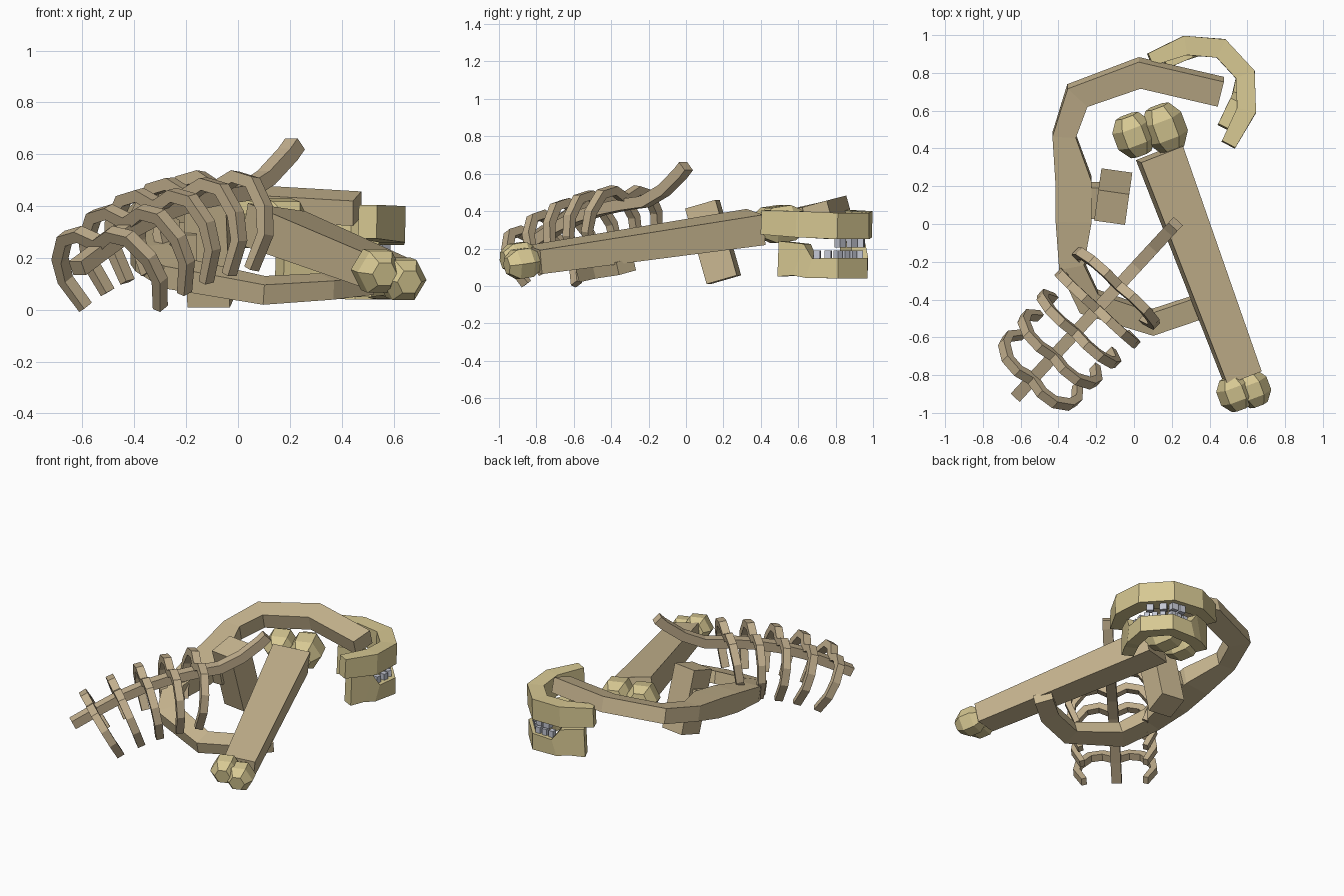
import bpy, bmesh
from math import cos, sin, pi, radians, atan2
from mathutils import Vector, Matrix

if "Cube" in bpy.data.objects:
    bpy.data.objects.remove(bpy.data.objects["Cube"])


def material(name, rgb):
    m = bpy.data.materials.new(name)
    m.diffuse_color = (*rgb, 1)
    m.use_nodes = True
    m.node_tree.nodes["Principled BSDF"].inputs["Base Color"].default_value = m.diffuse_color
    return m


BONE = material("bone", (0.58, 0.47, 0.28))
PALE = material("pale_bone", (0.68, 0.58, 0.29))
DARK = material("rib_bone", (0.54, 0.43, 0.27))
TOOTH = material("tooth", (0.55, 0.57, 0.65))


def loft(name, rings, mat):
    """Skin a list of closed rings and cap both ends."""
    bm = bmesh.new()
    vs = [[bm.verts.new(p) for p in r] for r in rings]
    n = len(vs[0])
    for a, b in zip(vs, vs[1:]):
        for i in range(n):
            bm.faces.new((a[i], a[(i + 1) % n], b[(i + 1) % n], b[i]))
    bm.faces.new(vs[0])
    bm.faces.new(vs[-1])
    bmesh.ops.recalc_face_normals(bm, faces=bm.faces[:])
    me = bpy.data.meshes.new(name)
    bm.to_mesh(me)
    bm.free()
    me.materials.append(mat)
    ob = bpy.data.objects.new(name, me)
    bpy.context.collection.objects.link(ob)
    return ob


def sweep(name, path, w, h, mat, up=(0, 0, 1)):
    """Rectangular bar along a path; w and h may vary per point."""
    pts = [Vector(p) for p in path]
    n = len(pts)
    ws = w if isinstance(w, (list, tuple)) else [w] * n
    hs = h if isinstance(h, (list, tuple)) else [h] * n
    up = Vector(up)
    rings = []
    for i, p in enumerate(pts):
        d0 = (p - pts[i - 1]).normalized() if i else (pts[1] - p).normalized()
        d1 = (pts[i + 1] - p).normalized() if i < n - 1 else d0
        t = (d0 + d1).normalized()
        side = t.cross(up).normalized()
        u = side.cross(t)
        miter = 1 / max(t.dot(d1), 0.7)
        s, v = side * ws[i] * miter / 2, u * hs[i] / 2
        rings.append([p - s - v, p + s - v, p + s + v, p - s + v])
    return loft(name, rings, mat)


def knob(name, center, axis, r, length):
    """Six-sided faceted bone end."""
    q = Vector(axis).to_track_quat('Z', 'Y')
    rings = []
    for k, f in ((-0.5, 0.6), (-0.22, 1), (0.2, 1), (0.5, 0.55)):
        rings.append([Vector(center) + q @ Vector((r * f * cos(i * pi / 3),
                      r * f * sin(i * pi / 3), k * length)) for i in range(6)])
    return loft(name, rings, PALE)


def box(name, c, size, rot, mat):
    x, y, z = (s / 2 for s in size)
    ob = loft(name, [[(-x, -y, k), (x, -y, k), (x, y, k), (-x, y, k)]
                     for k in (-z, z)], mat)
    ob.matrix_world = Matrix.Translation(c) @ rot
    return ob


# Thigh bone: tapered shaft with paired knobs
axis = (0.445, -1.19, -0.18)
sweep("thigh_shaft", [(0.135, 0.375, 0.315), (0.575, -0.81, 0.14)],
      [0.24, 0.195], [0.165, 0.13], BONE, up=(0.13, 0.03, 1))
for i, (c, r, l) in enumerate([((0.535, -0.895, 0.15), 0.092, 0.18),
                               ((0.63, -0.875, 0.12), 0.09, 0.18),
                               ((0.0, 0.47, 0.335), 0.105, 0.22),
                               ((0.165, 0.505, 0.33), 0.11, 0.25)]):
    knob(f"thigh_knob_{i}", c, axis, r, l)

# Backbone
yz = [(-0.91, 0.16), (-0.81, 0.23), (-0.69, 0.31), (-0.57, 0.37), (-0.45, 0.41),
      (-0.33, 0.435), (-0.22, 0.45), (-0.12, 0.51), (-0.03, 0.60), (0.0, 0.64)]
spine = [Vector((0.22 + y * 0.923, y, z)) for y, z in yz]
sweep("backbone", spine, 0.065, 0.06, DARK)

# Ribs: mirrored arches that fan out along the backbone
half = [(0.09, 0.075), (0.18, 0.055), (0.25, -0.04), (0.265, -0.14), (0.21, -0.27)]
arch = [(-a, b) for a, b in reversed(half)] + [(0, 0.03)] + half
for i, lean in zip(range(1, 6), (0.56, 0.38, 0.18, 0.03, -0.12)):
    t = Vector((0.68, 0.735, lean)).normalized()
    side = t.cross(Vector((0, 0, 1))).normalized()
    nrm = side.cross(t)
    k = 0.91 + 0.025 * i
    sweep(f"rib_{i}", [spine[i] + (side * a + nrm * b) * k for a, b in arch],
          [0.035, 0.04, 0.045, 0.045, 0.045, 0.05, 0.045, 0.045, 0.045, 0.04, 0.035],
          0.05, DARK, up=t)

# Hip bone: open hoop lying in a plane that slopes down to the front
hoop = [(0.46, 0.70, 0.39), (0.03, 0.80, 0.415), (-0.30, 0.68, 0.385),
        (-0.37, 0.47, 0.34), (-0.32, 0.23, 0.28), (-0.32, 0.02, 0.24),
        (-0.33, -0.22, 0.20), (-0.24, -0.41, 0.14), (0.10, -0.52, 0.075),
        (0.34, -0.44, 0.09), (0.49, -0.32, 0.105)]
sweep("hip_hoop", hoop,
      [0.14, 0.14, 0.13, 0.12, 0.19, 0.19, 0.13, 0.13, 0.12, 0.12, 0.12],
      [0.10, 0.10, 0.10, 0.10, 0.13, 0.13, 0.10, 0.09, 0.08, 0.075, 0.07],
      BONE, up=(0, -0.28, 1))
box("hip_block", (-0.11, 0.145, 0.235), (0.165, 0.17, 0.42),
    Matrix.Rotation(radians(-8), 4, 'Z') @ Matrix.Rotation(radians(16), 4, 'X'), BONE)
box("hip_bridge", (-0.22, 0.125, 0.255), (0.12, 0.17, 0.12),
    Matrix.Rotation(radians(16), 4, 'X'), BONE)

# Jaws: two nested horseshoes, the lower one taller at its back ends
upper = [(0.085, 0.87, 0.34), (0.27, 0.945, 0.33), (0.46, 0.93, 0.32),
         (0.59, 0.79, 0.32), (0.595, 0.60, 0.33), (0.50, 0.42, 0.34)]
sweep("upper_jaw", upper, [0.07, 0.1, 0.1, 0.1, 0.1, 0.08],
      [0.13, 0.14, 0.14, 0.14, 0.14, 0.13], PALE)
lower = [(0.16, 0.86, 0.145), (0.27, 0.91, 0.14), (0.33, 0.93, 0.095),
         (0.47, 0.93, 0.095), (0.585, 0.80, 0.095), (0.56, 0.67, 0.095),
         (0.535, 0.62, 0.14), (0.48, 0.51, 0.145)]
sweep("lower_jaw", lower, 0.08, [0.19, 0.18, 0.11, 0.11, 0.11, 0.11, 0.18, 0.19], PALE)


# Teeth set along the front stretch of each jaw
def teeth(name, path, params, z, size):
    for i, s in enumerate(params):
        k = int(s)
        a, b = Vector(path[k]), Vector(path[k + 1])
        p = a.lerp(b, s - k)
        rot = atan2(b.y - a.y, b.x - a.x)
        box(f"{name}_{i}", (p.x, p.y, z), size, Matrix.Rotation(rot, 4, 'Z'), TOOTH)


teeth("lower_tooth", lower, [2.25, 2.6, 2.95, 3.3, 3.6, 3.9, 4.3, 4.75],
      0.165, (0.034, 0.035, 0.05))
teeth("upper_tooth", upper, [1.65, 1.95, 2.3, 2.75], 0.235, (0.045, 0.04, 0.06))
